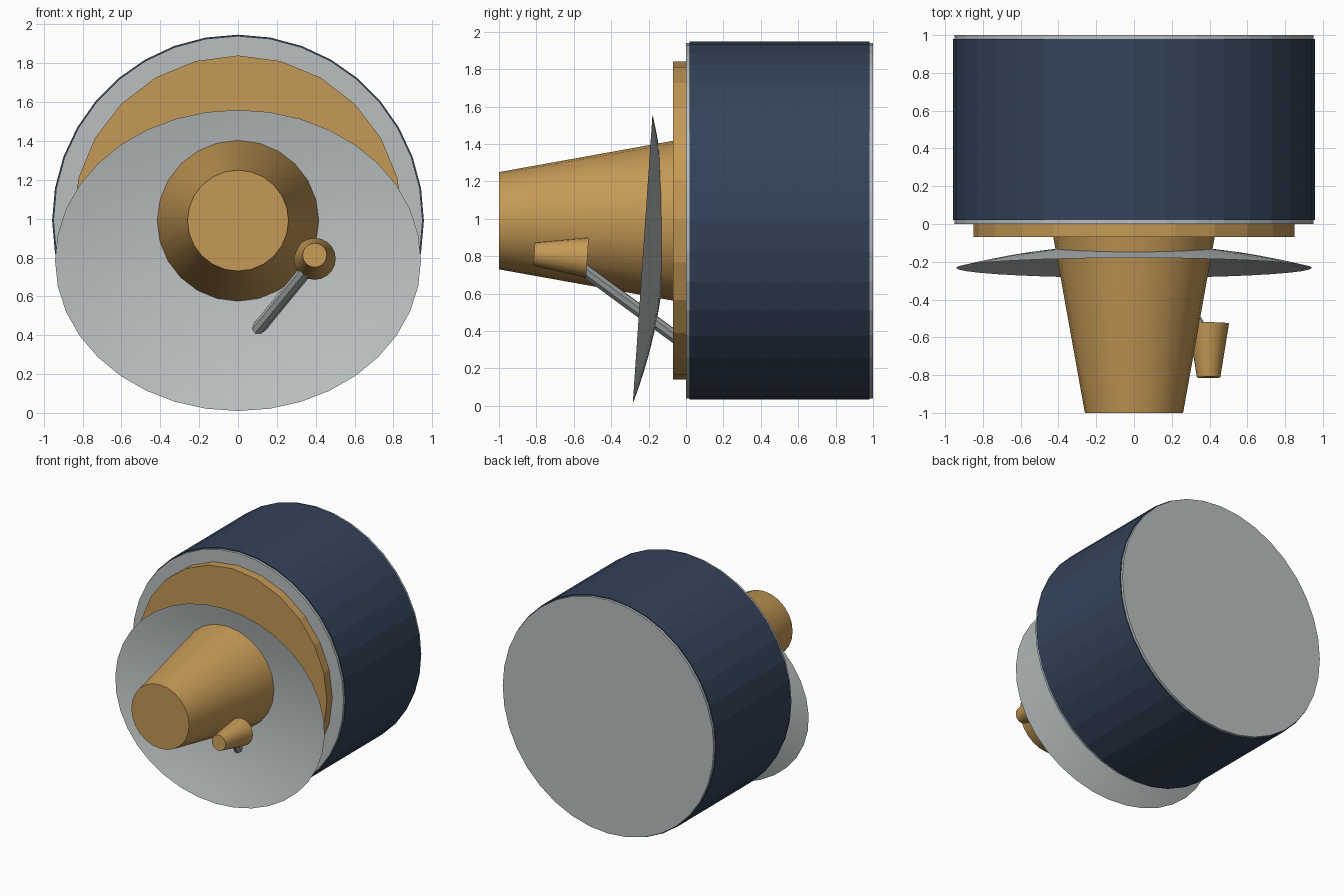
import bpy, bmesh, math
from mathutils import Vector, Matrix

cube = bpy.data.objects.get("Cube")
if cube:
    bpy.data.objects.remove(cube, do_unlink=True)


def material(name, rgb):
    m = bpy.data.materials.new(name)
    m.use_nodes = True
    m.diffuse_color = (*rgb, 1)
    m.node_tree.nodes["Principled BSDF"].inputs["Base Color"].default_value = (*rgb, 1)
    return m


GOLD = material("gold foil", (0.56, 0.32, 0.092))
GREY = material("light grey", (0.49, 0.52, 0.52))
NAVY = material("navy blue", (0.034, 0.056, 0.102))


def finish(name, bm, mat, smooth=None):
    bmesh.ops.recalc_face_normals(bm, faces=bm.faces)
    mesh = bpy.data.meshes.new(name)
    bm.to_mesh(mesh)
    bm.free()
    mesh.materials.append(mat)
    ob = bpy.data.objects.new(name, mesh)
    bpy.context.collection.objects.link(ob)
    if smooth:
        bpy.ops.object.select_all(action="DESELECT")
        ob.select_set(True)
        bpy.context.view_layer.objects.active = ob
        bpy.ops.object.shade_smooth_by_angle(angle=math.radians(smooth))
    return ob


def frustum(name, start, end, r1, r2, sides, mat, smooth=None):
    """Capped cone or cylinder between two points."""
    a, b = Vector(start), Vector(end)
    axis = b - a
    bm = bmesh.new()
    turn = axis.to_track_quat("Z", "X").to_matrix().to_4x4()
    bmesh.ops.create_cone(bm, cap_ends=True, segments=sides, radius1=r1, radius2=r2,
                          depth=axis.length,
                          matrix=Matrix.Translation((a + b) / 2) @ turn)
    return finish(name, bm, mat, smooth)


MID = 0.99  # height of the main axis

# Drum body with a thin cap at each end
frustum("drum_body", (0, 0.02, MID), (0, 0.98, MID), 0.957, 0.957, 36, NAVY)
frustum("front_cap", (0, 0, MID), (0, 0.02, MID), 0.95, 0.95, 36, GREY)
frustum("back_cap", (0, 0.98, MID), (0, 1, MID), 0.95, 0.95, 36, GREY)

# Mounting disc and tapered nose
frustum("mounting_disc", (0, -0.07, MID), (0, 0, MID), 0.85, 0.85, 24, GOLD)
frustum("nose_cone", (0, -1, MID), (0, -0.07, MID), 0.26, 0.427, 24, GOLD, 30)

# Shallow oval dish, open to the front and tilted slightly upwards
TILT = Matrix.Rotation(math.radians(-3.9), 4, "X")
bm = bmesh.new()
steps = 8
bmesh.ops.create_circle(bm, cap_ends=False, segments=36, radius=1)
ring = list(bm.edges)
for i in range(steps - 1, 0, -1):
    new = bmesh.ops.extrude_edge_only(bm, edges=ring)["geom"]
    ring = [g for g in new if isinstance(g, bmesh.types.BMEdge)
            and all(v in new for v in g.verts)]
    for v in [g for g in new if isinstance(g, bmesh.types.BMVert)]:
        v.co *= i / (i + 1)
bmesh.ops.contextual_create(bm, geom=ring)
for v in bm.verts:
    x, z = v.co.x, v.co.y
    v.co = TILT @ Vector((0.942 * x, 0.118 * (1 - x * x - z * z), 0.777 * z))
    v.co += Vector((0, -0.232, 0.785))
finish("dish", bm, GREY, 40)

# Feed horn and the strut that holds it
frustum("feed_horn", (0.395, -0.812, 0.812), (0.395, -0.527, 0.793), 0.062, 0.108, 20, GOLD, 30)
frustum("feed_strut", (0.36, -0.57, 0.745), (0.04, -0.04, 0.355), 0.035, 0.035, 8, GREY)
